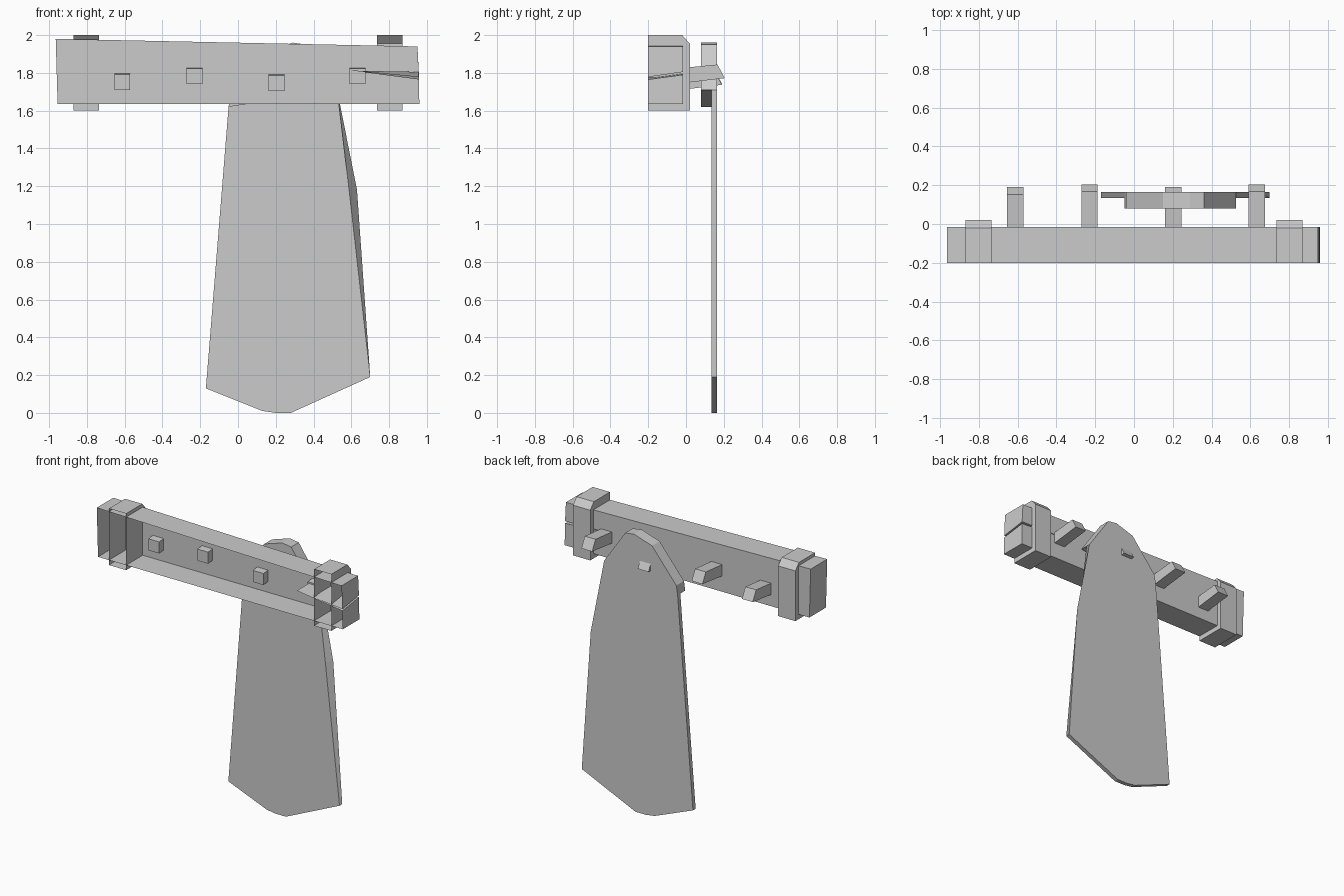
import bpy, bmesh

if "Cube" in bpy.data.objects:
    bpy.data.objects.remove(bpy.data.objects["Cube"])


def loft(name, ring_a, ring_b, cap_a=True, cap_b=True, skip=()):
    """Join two matching 3D rings into a flat-faced solid; skip leaves sides open."""
    bm = bmesh.new()
    a = [bm.verts.new(p) for p in ring_a]
    b = [bm.verts.new(p) for p in ring_b]
    n = len(a)
    caps = [bm.faces.new(a), bm.faces.new(b)]
    sides = [bm.faces.new((a[i], a[(i + 1) % n], b[(i + 1) % n], b[i])) for i in range(n)]
    bmesh.ops.recalc_face_normals(bm, faces=bm.faces)
    drop = [f for f, keep in zip(caps, (cap_a, cap_b)) if not keep]
    drop += [sides[i] for i in skip]
    if drop:
        bmesh.ops.delete(bm, geom=drop, context='FACES_ONLY')
    me = bpy.data.meshes.new(name)
    bm.to_mesh(me)
    bm.free()
    ob = bpy.data.objects.new(name, me)
    bpy.context.collection.objects.link(ob)
    return ob


def at_y(profile, y):
    return [(x, y, z) for x, z in profile]


def at_x(profile, x):
    return [(x, y, z) for y, z in profile]


# Plank: hollow on the wall side, with a split running in from the right end
def plank_ring(low, high):
    return [(-.965, 1.98), (-.955, 1.635), (.96, 1.635), (.957, low),
            (.6, 1.812), (.957, high), (.95, 1.94)]


loft("plank", at_y(plank_ring(1.765, 1.778), -.2),
     at_y(plank_ring(1.79, 1.805), -.015), cap_a=False)

# Bands wrapped over both ends, open against the wall
band = [(-.2, 1.6), (.02, 1.6), (.02, 1.955), (-.02, 2.0), (-.2, 2.0)]
for side, name in ((-1, "left_band"), (1, "right_band")):
    loft(name, at_x(band, side * .87), at_x(band, side * .735), skip=(4,))

# Pegs: slightly upturned, with slanted ends
for i, (x, z, tip) in enumerate([(-.613, 1.72, .19), (-.23, 1.75, .205),
                                 (.203, 1.715, .19), (.633, 1.75, .205)]):
    peg = [(-.065, z - .01), (tip, z + .022), (tip - .038, z + .094), (-.065, z + .072)]
    loft(f"peg_{i + 1}", at_x(peg, x - .042), at_x(peg, x + .042))

# Hanging cloth: thin sheet whose right edge bulges at the back
arch = [(.525, 1.71), (.36, 1.95), (.29, 1.96), (.15, 1.915), (-.04, 1.685), (-.05, 1.62)]
hem = [(-.17, .13), (.13, .01), (.2, 0), (.28, 0), (.70, .19)]
loft("cloth", at_y(arch + hem + [(.588, 1.18)], .135),
     at_y(arch + hem + [(.63, 1.18)], .165))

# Thick folded top of the cloth over the peg
loft("cloth_fold", at_y(arch, .08), at_y(arch, .135), cap_b=False)
